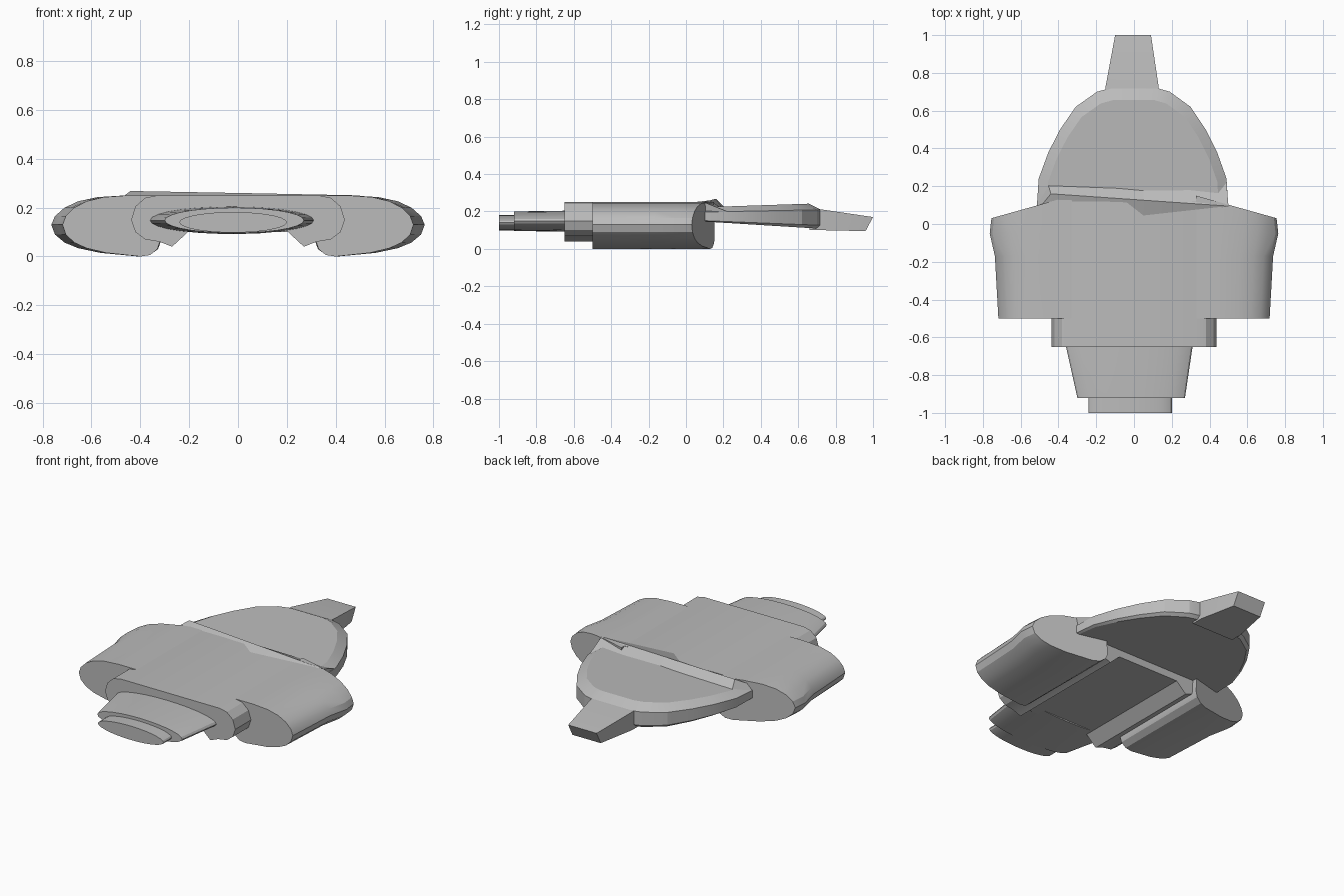
import bpy, bmesh, math

grey = bpy.data.materials.new("hull_grey")
grey.diffuse_color = (0.5, 0.5, 0.5, 1)


def loft(name, rings, smooth=25):
    """Skin a list of equal-length rings and cap both ends."""
    bm = bmesh.new()
    rows = [[bm.verts.new(p) for p in ring] for ring in rings]
    n = len(rows[0])
    for a, b in zip(rows, rows[1:]):
        for i in range(n):
            j = (i + 1) % n
            bm.faces.new((a[i], a[j], b[j], b[i]))
    bm.faces.new(rows[0])
    bm.faces.new(rows[-1])
    bmesh.ops.recalc_face_normals(bm, faces=bm.faces)
    me = bpy.data.meshes.new(name)
    bm.to_mesh(me)
    bm.free()
    me.materials.append(grey)
    ob = bpy.data.objects.new(name, me)
    bpy.context.collection.objects.link(ob)
    bpy.ops.object.select_all(action='DESELECT')
    ob.select_set(True)
    bpy.context.view_layer.objects.active = ob
    bpy.ops.object.shade_smooth_by_angle(angle=math.radians(smooth))
    return ob


def ellipse(cx, cz, rx, rz, y, n=28):
    return [(cx + rx * math.cos(2 * math.pi * i / n), y,
             cz + rz * math.sin(2 * math.pi * i / n)) for i in range(n)]


# central body: flat deck, rounded shoulders, rails underneath
half = [(0.33, 0.25), (0.38, 0.24), (0.42, 0.205), (0.437, 0.15), (0.42, 0.10),
        (0.38, 0.07), (0.32, 0.06), (0.27, 0.04), (0.205, 0.10)]
section = half + [(-x, z) for x, z in reversed(half)]
loft("central_body", [[(x, y, z) for x, z in section] for y in (-0.65, 0.12)])

# side pods: rounded outside, swelling forward, slanted front face
pod = [(0.33, 0.25), (0.45, 0.25), (0.55, 0.243), (0.62, 0.226), (0.67, 0.2),
       (0.705, 0.165), (0.718, 0.13), (0.705, 0.09), (0.67, 0.057), (0.62, 0.034),
       (0.54, 0.015), (0.40, 0.0), (0.36, 0.006), (0.33, 0.03), (0.32, 0.06)]
for side, label in ((1, "right"), (-1, "left")):
    rings = []
    for y, s in ((-0.5, 1.0), (-0.17, 1.05), (-0.05, 1.125), (0.03, 1.10)):
        ring = []
        for x, z in pod:
            px = 0.35 + (x - 0.35) * s
            py = y + (0.757 - px) * 0.28 if y > 0 else y
            ring.append((side * px, py, z))
        rings.append(ring)
    loft(label + "_pod", rings)

# forward hull: rounded plan with a rim and a bevelled top
plan = [(0.50, 0.08), (0.49, 0.24), (0.44, 0.38), (0.38, 0.50), (0.30, 0.62),
        (0.19, 0.70), (0.12, 0.72)]
plan = plan + [(-x * 1.03, y) for x, y in reversed(plan)]


def hull_ring(scale, height):
    return [(x * scale, 0.08 + (y - 0.08) * scale, height(y)) for x, y in plan]


loft("forward_hull", [
    hull_ring(0.97, lambda y: 0.152 - 0.06 * y),
    hull_ring(1.0, lambda y: 0.155 - 0.04 * y),
    hull_ring(1.0, lambda y: 0.195 + 0.02 * y),
    hull_ring(0.90, lambda y: 0.22 + 0.03 * y)], 20)

# nose block
loft("nose_block", [
    [(-0.15, 0.66, 0.10), (0.13, 0.66, 0.10), (0.13, 0.66, 0.215), (-0.15, 0.66, 0.215)],
    [(-0.15, 0.73, 0.10), (0.13, 0.73, 0.10), (0.13, 0.73, 0.21), (-0.15, 0.73, 0.21)],
    [(-0.10, 0.96, 0.095), (0.09, 0.96, 0.095), (0.09, 1.0, 0.17), (-0.10, 1.0, 0.17)]], 10)

# raised ridge where deck meets the hull
loft("deck_ridge", [
    [(-0.53, 0.05, 0.20), (-0.44, 0.16, 0.268), (-0.46, 0.23, 0.20)],
    [(0.05, 0.0, 0.245), (0.05, 0.126, 0.259), (0.05, 0.20, 0.21)],
    [(0.49, 0.06, 0.20), (0.50, 0.095, 0.25), (0.49, 0.22, 0.20)]], 10)

# tail engine and its nozzle
loft("tail_engine", [ellipse(-0.025, 0.148, 0.335, 0.056, -0.60),
                     ellipse(-0.025, 0.148, 0.335, 0.056, -0.65),
                     ellipse(-0.015, 0.148, 0.285, 0.052, -0.92)])
loft("tail_nozzle", [ellipse(-0.02, 0.14, 0.22, 0.042, -0.88),
                     ellipse(-0.02, 0.14, 0.22, 0.042, -1.0)])
